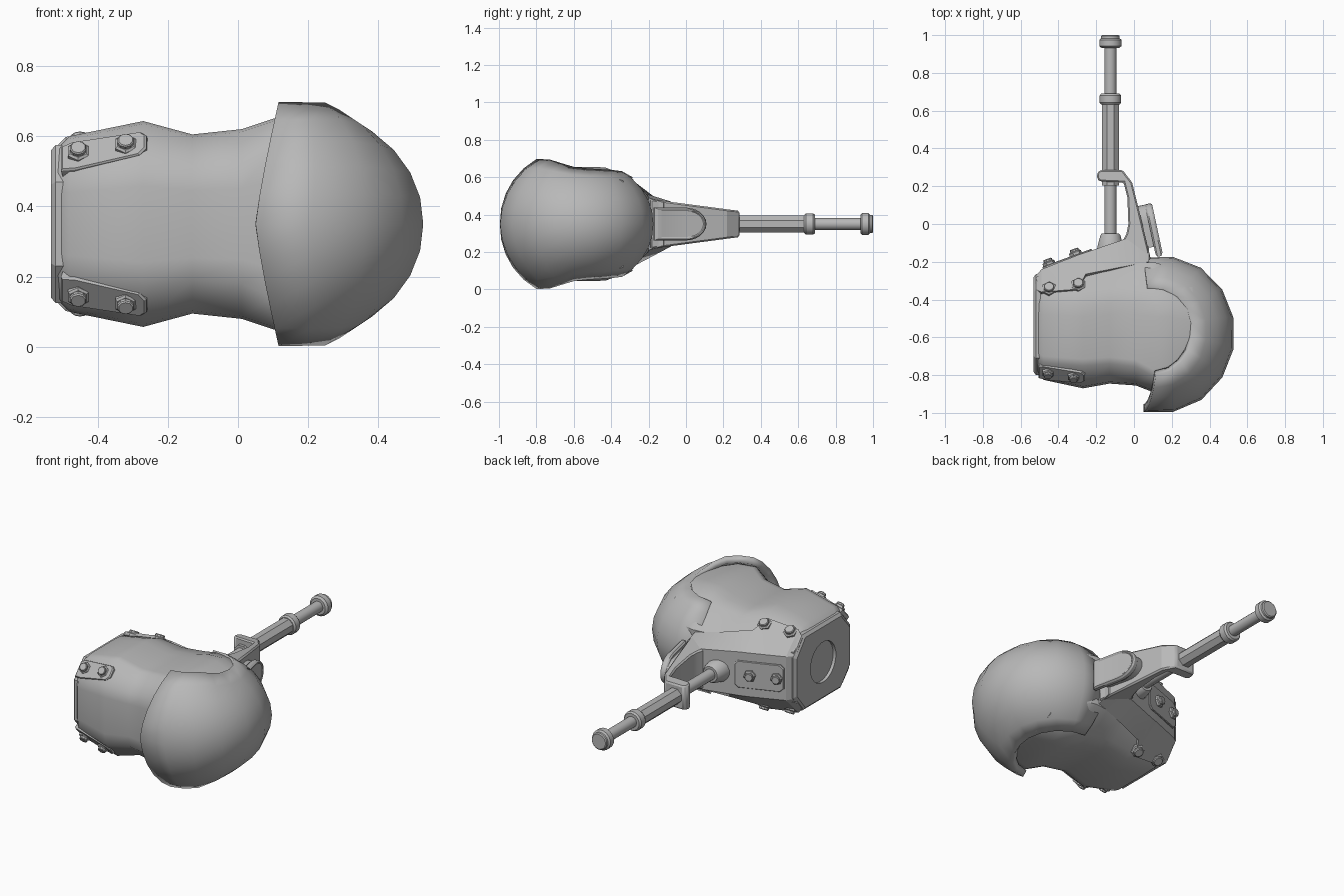
import bpy, bmesh, math
from mathutils import Vector

if "Cube" in bpy.data.objects:
    bpy.data.objects.remove(bpy.data.objects["Cube"])

grey = bpy.data.materials.new("metal_grey")
grey.diffuse_color = (0.48, 0.48, 0.48, 1)
grey.use_nodes = True
grey.node_tree.nodes["Principled BSDF"].inputs["Base Color"].default_value = grey.diffuse_color
ZC = 0.35  # mirror height of the whole part


def smooth(ob, angle):
    bpy.ops.object.select_all(action='DESELECT')
    ob.select_set(True)
    bpy.context.view_layer.objects.active = ob
    bpy.ops.object.shade_smooth_by_angle(angle=math.radians(angle))


def make(name, verts, faces, angle=30, fix=True, bevel=0):
    me = bpy.data.meshes.new(name)
    me.from_pydata([tuple(v) for v in verts], [], faces)
    if fix:
        bm = bmesh.new()
        bm.from_mesh(me)
        bmesh.ops.recalc_face_normals(bm, faces=bm.faces)
        bm.to_mesh(me)
        bm.free()
    me.materials.append(grey)
    ob = bpy.data.objects.new(name, me)
    bpy.context.collection.objects.link(ob)
    smooth(ob, angle)
    if bevel:
        b = ob.modifiers.new("bevel", 'BEVEL')
        b.width, b.segments, b.limit_method = bevel, 1, 'ANGLE'
    return ob


def loft(name, rings, **kw):
    n = len(rings[0])
    verts = [v for r in rings for v in r]
    faces = [(i * n + j, i * n + (j + 1) % n, (i + 1) * n + (j + 1) % n, (i + 1) * n + j)
             for i in range(len(rings) - 1) for j in range(n)]
    faces += [tuple(range(n))[::-1], tuple(range((len(rings) - 1) * n, len(rings) * n))]
    return make(name, verts, faces, **kw)


def plate(name, origin, u, v, pts, layers, **kw):
    """Outline in the u,v plane, stacked along the normal as (height, scale)."""
    o, u, v = Vector(origin), Vector(u).normalized(), Vector(v).normalized()
    n = u.cross(v).normalized()
    cu, cv = (sum(p[k] for p in pts) / len(pts) for k in (0, 1))
    return loft(name, [[o + u * (cu + (a - cu) * s) + v * (cv + (b - cv) * s) + n * h
                        for a, b in pts] for h, s in layers], **kw)


def lathe(name, origin, axis, prof, sides, **kw):
    """Turned shape from (distance, radius) pairs along an axis."""
    rot = Vector((0, 0, 1)).rotation_difference(Vector(axis)).to_matrix()
    rings = [[Vector(origin) + rot @ Vector((r * math.cos(2 * math.pi * (k + .5) / sides),
                                             r * math.sin(2 * math.pi * (k + .5) / sides), h))
              for k in range(sides)] for h, r in prof]
    return loft(name, rings, **kw)


def bolt(pos, axis, r=.034):
    lathe("bolt_flange", pos, axis, [(-.03, r), (.008, r), (.013, r * .8)], 6, angle=20)
    lathe("bolt_head", pos, axis, [(0, r * .7), (.023, r * .7), (.027, r * .6)], 10, angle=20)


def lerp(table, x):
    for (a, p), (b, q) in zip(table, table[1:]):
        if x <= b:
            return p + (q - p) * max(0, (x - a) / (b - a))
    return table[-1][1]


# Body: chamfered sections along x
# x, front y, front half height, top front y, top half height, top back y,
# shoulder half height (at y -0.33), back y
secs = [(-.515, -.785, .145, -.71, .215, -.42, .185, -.28),
        (-.48, -.825, .15, -.73, .25, -.42, .225, -.26),
        (-.27, -.87, .18, -.745, .293, -.43, .255, -.24),
        (-.13, -.845, .16, -.735, .255, -.42, .24, -.22),
        (.01, -.855, .17, -.75, .27, -.42, .255, -.21),
        (.1, -.89, .21, -.80, .30, -.43, .27, -.2),
        (.2, -.88, .21, -.77, .305, -.43, .265, -.23),
        (.31, -.78, .16, -.69, .285, -.46, .23, -.31)]
rings = []
for x, yf, zf, yt, zt, yb, zs, yr in secs:
    half = [(yf, 0), (yf, zf * .6), (yf + .01, zf), (yt - .005, zt - .008), (yt + .03, zt),
            (yb - .06, zt), (yb, zt - .003), (-.335, zs), (yr, .15)]
    sec = half + [(y, -z) for y, z in half[:0:-1]]
    rings.append([Vector((x, y, ZC + z)) for y, z in sec])
loft("body", rings, angle=38)

# Round cup wrapped over the joint, with a curved front rim
RADIUS = [(-97, .418), (-60, .435), (30, .435), (60, .43), (97, .405)]
HEIGHT = [(-97, .41), (-45, .395), (0, .34), (97, .35)]
EDGE = [(-97, 58), (-45, 61), (0, 62), (97, 52)]
NT, NP = 9, 10
verts, faces = [], []
for i in range(NT + 1):
    for j in range(NP + 1):
        w = 2 * j / NP - 1
        pr = math.radians(58 * w)
        rim_x = -.05 + .08 * abs(math.sin(pr)) ** 1.2
        start = -90 + math.degrees(math.asin(rim_x / (.418 * math.cos(pr))))
        t = start + (97 - start) * i / NT
        R, H, E = (lerp(tb, t) for tb in (RADIUS, HEIGHT, EDGE))
        p, a = math.radians(E * w), math.radians(t)
        verts.append((.1 + R * math.cos(p) * math.cos(a),
                      -.58 + R * math.cos(p) * math.sin(a), ZC + H * math.sin(p)))
for i in range(NT):
    for j in range(NP):
        a, b = i * (NP + 1) + j, (i + 1) * (NP + 1) + j
        faces.append((a, b, b + 1, a + 1))
cup = make("joint_cup", verts, faces, angle=60, fix=False)
sol = cup.modifiers.new("thickness", 'SOLIDIFY')
sol.thickness, sol.offset = .04, -1

# End frame with a round opening
oct_pts = [(.80, -.12), (.71, -.225), (.35, -.225), (.265, -.12),
           (.265, .12), (.35, .225), (.71, .225), (.80, .12)]
frame = plate("end_frame", (-.495, 0, ZC), (0, -1, 0), (0, 0, 1), oct_pts,
              [(0, 1), (.024, 1), (.038, .93)], angle=20)
cutter = lathe("hole_cutter", (-.6, -.53, ZC), (1, 0, 0), [(0, .12), (.095, .12)], 20)
cutter.hide_render = True
cut = frame.modifiers.new("hole", 'BOOLEAN')
cut.object, cut.operation, cut.solver = cutter, 'DIFFERENCE', 'EXACT'
smooth(frame, 20)
bpy.ops.object.modifier_apply(modifier="hole")
smooth(frame, 20)
bpy.data.objects.remove(cutter)

# Front corner plates, and bolts on all four corner chamfers
for s in (1, -1):
    pts = [(-.25, -.06), (-.21, -.065), (-.02, -.05), (0, -.03), (0, .02), (-.015, .035),
           (-.22, .04), (-.25, .03)]
    if s < 0:
        pts = [(a, -b) for a, b in pts]
    u = Vector((.2, -.03, s * .034))
    v = Vector((0, .10, .11 * s)) * s
    plate("front_corner_plate", (-.26, -.808, ZC + s * .235), u, v, pts,
          [(-.03, 1), (.003, 1), (.008, .95)], angle=20)
    for x, y, z in ((-.455, -.788, .203), (-.32, -.808, .224)):
        bolt((x, y, ZC + s * z), (0, -.8, s * .6))
    for x, y, z in ((-.45, -.343, .228), (-.295, -.322, .24)):
        bolt((x, y, ZC + s * z), (0, .5, s * .87), .04)

# Rear mounting flange wrapping the back of the body
flange = []
for x, yo, h1, yi, h2 in ((-.525, -.28, .125, -.345, .212), (-.49, -.24, .13, -.36, .248),
                          (-.30, -.165, .13, -.345, .268), (-.255, -.15, .13, -.265, .218),
                          (-.05, -.08, .12, -.225, .165), (.08, -.12, .115, -.20, .14)):
    half = [(yo, h1), (yi, h2), (yi - .02, h2 - .04)]
    sec = half + [(y, -z) for y, z in half[::-1]]
    flange.append([Vector((x, y, ZC + z)) for y, z in sec])
loft("mounting_flange", flange, angle=20)

# Raised back plate and bolts on the slanted rear face
plate("rear_bolt_plate", (-.22, -.14, ZC), (-.44, -.16, 0), (0, 0, 1),
      [(0, -.06), (.02, -.08), (.26, -.08), (.28, -.06), (.28, .06), (.26, .08), (.02, .08), (0, .06)],
      [(-.02, 1), (.006, 1), (.01, .96)], angle=20)
for x, y in ((-.45, -.22), (-.31, -.167)):
    bolt((x, y + .01, ZC), (-.342, .94, 0))

# Tapered arm with a hooked tip holding the strut
arm = [(-.12, -.13), (-.06, -.09), (-.04, -.05), (-.03, .0), (-.035, .14), (-.055, .22),
       (-.18, .225), (-.195, .24), (-.195, .27), (-.18, .285), (-.06, .285), (-.01, .22),
       (.03, .06), (.09, -.19), (-.08, -.21)]
loft("support_arm", [[Vector((x, y, ZC + s * (.07 + .132 * (.285 - y)))) for x, y in arm]
                     for s in (-1, 1)], angle=20, bevel=.008)

# Rounded side pad and its standoffs
bullet = [(0, -.088), (.17, -.088)]
bullet += [(.17 + .115 * math.cos(math.radians(a)), .088 * math.sin(math.radians(a)))
           for a in range(-75, 76, 15)]
bullet += [(.17, .088), (0, .088)]
plate("side_pad", (.117, -.175, ZC), (-.06, .28, 0), (0, 0, 1), bullet,
      [(0, .93), (.008, 1), (.028, 1), (.038, .92), (.038, .85), (.034, .78)], angle=25)
plate("pad_base", (.07, -.17, ZC), (-.06, .28, 0), (0, 0, 1), bullet,
      [(0, .8), (.055, .8)], angle=25)

# Telescoping strut along the back
AX = (-.125, 0, ZC)
lathe("strut_socket", AX, (0, 1, 0), [(-.19, .078), (-.12, .07), (-.06, .054), (-.05, .046)], 16)
lathe("strut_inner_rod", AX, (0, 1, 0), [(-.1, .032), (.23, .032)], 16)
lathe("strut_tube", AX, (0, 1, 0), [(.205, .048), (.65, .048)], 8, angle=20)
lathe("strut_collar", AX, (0, 1, 0), [(.632, .05), (.642, .058), (.68, .058), (.69, .05)], 16, angle=25)
lathe("strut_outer_rod", AX, (0, 1, 0), [(.68, .032), (.95, .032)], 16)
lathe("strut_end_cap", AX, (0, 1, 0), [(.932, .048), (.942, .06), (.975, .06), (.983, .05),
                                       (.995, .05), (1.0, .044)], 16, angle=25)
